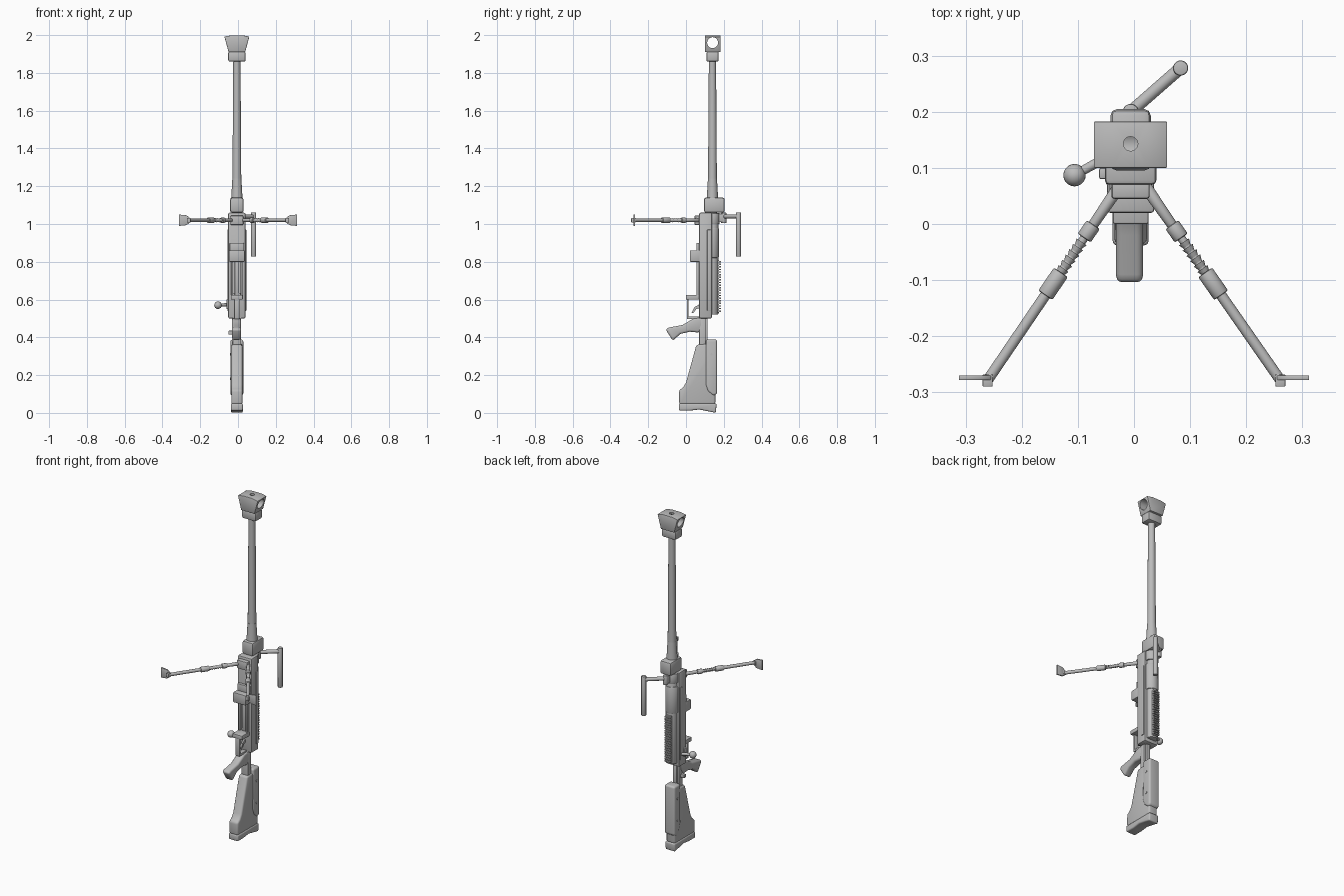
import bpy, bmesh, math
from mathutils import Vector

cube = bpy.data.objects.get("Cube")
if cube:
    bpy.data.objects.remove(cube, do_unlink=True)

GREY = (0.5, 0.5, 0.5, 1)
mat = bpy.data.materials.new("plain grey")
mat.use_nodes = True
mat.diffuse_color = GREY
mat.node_tree.nodes["Principled BSDF"].inputs["Base Color"].default_value = GREY

CX, CY = -0.006, 0.14      # barrel axis


def activate(ob):
    bpy.ops.object.select_all(action='DESELECT')
    ob.select_set(True)
    bpy.context.view_layer.objects.active = ob


def finish(name, bm, bevel=0.0, seg=2):
    bmesh.ops.recalc_face_normals(bm, faces=bm.faces)
    me = bpy.data.meshes.new(name)
    bm.to_mesh(me)
    bm.free()
    ob = bpy.data.objects.new(name, me)
    bpy.context.collection.objects.link(ob)
    me.materials.append(mat)
    activate(ob)
    if bevel:
        m = ob.modifiers.new("bevel", 'BEVEL')
        m.width, m.segments = bevel, seg
        m.limit_method, m.angle_limit = 'ANGLE', math.radians(35)
        bpy.ops.object.modifier_apply(modifier=m.name)
    bpy.ops.object.shade_smooth_by_angle(angle=math.radians(35))
    return ob


def box(name, x, y, z, bevel=0.004):
    bm = bmesh.new()
    bmesh.ops.create_cube(bm, size=1)
    for v in bm.verts:
        v.co = [(r[0] + r[1]) / 2 + c * (r[1] - r[0]) for r, c in zip((x, y, z), v.co)]
    return finish(name, bm, bevel)


def rod(name, a, b, r1, r2=None, n=20, bevel=0.0):
    a, b = Vector(a), Vector(b)
    bm = bmesh.new()
    bmesh.ops.create_cone(bm, cap_ends=True, segments=n, radius1=r1,
                          radius2=r1 if r2 is None else r2, depth=(b - a).length)
    rot = (b - a).to_track_quat('Z', 'Y')
    for v in bm.verts:
        v.co = rot @ v.co + (a + b) / 2
    return finish(name, bm, bevel)


def prism(name, pts, lo, hi, axis=0, bevel=0.0, seg=2):
    """Outline in (y, z) pushed along x, or in (x, z) pushed along y."""
    bm = bmesh.new()
    def place(p, d):
        return (d, p[0], p[1]) if axis == 0 else (p[0], d, p[1])
    f = bm.faces.new([bm.verts.new(place(p, lo)) for p in pts])
    out = bmesh.ops.extrude_face_region(bm, geom=[f])
    for v in out["geom"]:
        if isinstance(v, bmesh.types.BMVert):
            v.co[axis] = hi
    return finish(name, bm, bevel, seg)


def cut(ob, cutter):
    cutter.hide_render = True
    m = ob.modifiers.new("cut", 'BOOLEAN')
    m.operation, m.object, m.solver = 'DIFFERENCE', cutter, 'EXACT'
    activate(ob)
    bpy.ops.object.modifier_apply(modifier=m.name)
    bpy.data.objects.remove(cutter, do_unlink=True)
    bpy.ops.object.shade_smooth_by_angle(angle=math.radians(35))


# Barrel and its stepped root
rod("barrel", (CX, CY, 1.0), (CX, CY, 1.88), 0.025, 0.019, 24)
rod("barrel_shank", (CX, CY, 1.1), (CX, CY, 1.24), 0.032, 0.024, 24)
box("barrel_block", (-0.042, 0.03), (0.095, 0.205), (1.06, 1.14), 0.012)

# Flared muzzle brake with a cross port and a bore
flare = [(CX - 0.044, 1.91), (CX + 0.044, 1.91), (CX + 0.066, 1.992),
         (CX + 0.03, 1.999), (CX - 0.03, 1.999), (CX - 0.066, 1.992)]
brake = prism("muzzle_brake", flare, 0.1, 0.183, axis=1, bevel=0.003)
cut(brake, rod("port_cutter", (-0.2, 0.141, 1.96), (0.2, 0.141, 1.96), 0.029, n=24))
cut(brake, rod("bore_cutter", (CX, 0.143, 1.95), (CX, 0.143, 2.1), 0.013, n=12))
box("brake_collar", (CX - 0.046, CX + 0.046), (0.108, 0.173), (1.86, 1.912), 0.008)

# Chassis with magazine recess
chassis = box("chassis", (-0.052, 0.04), (0.07, 0.138), (0.5, 1.06), 0.008)
cut(chassis, box("recess_cutter", (-0.034, 0.022), (0.0, 0.11), (0.635, 0.81), 0))
for s in (-1, 1):
    x = CX + s * 0.025
    box("magazine_rail", (x - 0.005, x + 0.005), (0.055, 0.085), (0.6, 0.83), 0.002)
    x = CX + s * 0.045
    box("side_strip", (x - 0.005, x + 0.005), (0.112, 0.13), (0.54, 0.97), 0.002)
box("magazine_follower", (-0.018, 0.006), (0.062, 0.1), (0.62, 0.82), 0.003)
box("magazine_block", (-0.048, 0.036), (0.02, 0.08), (0.8, 0.86), 0.005)
box("magazine_lip", (-0.044, 0.032), (0.055, 0.08), (0.85, 0.9), 0.004)

# Round receiver, sleeve and sight rail
rod("receiver", (CX, CY, 0.52), (CX, CY, 1.05), 0.031, n=28, bevel=0.004)
rod("receiver_sleeve", (CX, CY - 0.003, 0.82), (CX, CY - 0.003, 0.98), 0.038, n=28, bevel=0.008)
box("rail_base", (CX - 0.017, CX + 0.017), (0.155, 0.176), (0.53, 0.81), 0.002)
for i in range(20):
    z = 0.535 + i * 0.0138
    box("rail_tooth", (CX - 0.02, CX + 0.02), (0.172, 0.184), (z, z + 0.007), 0)

# Bolt handle and side catch
rod("bolt_handle", (-0.02, 0.135, 0.575), (-0.106, 0.087, 0.57), 0.009, 0.008)
bm = bmesh.new()
bmesh.ops.create_uvsphere(bm, u_segments=20, v_segments=12, radius=0.02)
bmesh.ops.translate(bm, verts=bm.verts, vec=(-0.106, 0.087, 0.57))
finish("bolt_knob", bm)
box("side_catch", (-0.062, -0.045), (0.08, 0.1), (0.55, 0.6), 0.003)

# Trigger guard and trigger
box("guard_top", (-0.038, 0.026), (0.0, 0.08), (0.6, 0.625), 0.004)
box("guard_front", (-0.02, 0.008), (0.005, 0.014), (0.5, 0.61), 0.002)
box("guard_bottom", (-0.02, 0.008), (0.005, 0.08), (0.497, 0.51), 0.002)
prism("trigger", [(0.075, 0.575), (0.045, 0.56), (0.03, 0.53), (0.04, 0.53),
                  (0.055, 0.55), (0.075, 0.555)], CX - 0.005, CX + 0.005)

# Pistol grip and rear strut
grip = [(-0.108, 0.442), (-0.07, 0.382), (-0.03, 0.418), (0.02, 0.43), (0.07, 0.425),
        (0.09, 0.46), (0.09, 0.505), (0.04, 0.5), (0.015, 0.485), (-0.02, 0.465), (-0.09, 0.452)]
prism("pistol_grip", grip, CX - 0.026, CX + 0.022, bevel=0.011, seg=3)
box("rear_strut", (CX - 0.022, CX + 0.022), (0.07, 0.104), (0.3, 0.51), 0.004)
box("rear_tang", (CX - 0.012, CX + 0.012), (0.095, 0.115), (0.35, 0.52), 0.003)
box("grip_catch", (-0.05, -0.025), (0.07, 0.09), (0.415, 0.435), 0.003)

# Butt stock, cheek piece and butt pad
stock = [(0.055, 0.36), (0.0, 0.16), (-0.015, 0.135), (-0.036, 0.12), (-0.036, 0.045),
         (0.155, 0.045), (0.155, 0.34), (0.1, 0.365)]
prism("butt_stock", stock, CX - 0.029, CX + 0.029, bevel=0.01, seg=3)
cheek = [(0.105, 0.388), (0.165, 0.388), (0.165, 0.1), (0.145, 0.09), (0.115, 0.115), (0.103, 0.15)]
prism("cheek_piece", cheek, CX - 0.034, CX + 0.034, bevel=0.016, seg=4)
pad = [(-0.038, 0.05), (-0.038, 0.012), (0.02, 0.012), (0.07, 0.018), (0.12, 0.008),
       (0.158, 0.0), (0.162, 0.05)]
prism("butt_pad", pad, CX - 0.032, CX + 0.032, bevel=0.008, seg=3)
for z in (0.18, 0.31):
    rod("cheek_screw", (CX - 0.036, 0.135, z), (CX + 0.036, 0.135, z), 0.007, n=12)

# Bipod: mount, two telescoping legs, flat feet
Z = 1.02
box("bipod_mount", (-0.04, 0.028), (0.045, 0.08), (0.995, 1.045), 0.005)
for s in (-1, 1):
    top = Vector((CX * 0.5 + s * 0.028, 0.06, Z))
    foot = Vector((s * 0.262, -0.28, Z))

    def at(t):
        return top.lerp(foot, t)
    rod("leg_hinge", at(-0.02), at(0.2), 0.011, 0.009, bevel=0.002)
    rod("leg_joint", at(0.18), at(0.25), 0.014, n=12, bevel=0.003)
    rod("leg_upper", at(0.24), at(0.46), 0.0075, n=12)
    for i in range(6):
        t = 0.27 + i * 0.028
        rod("leg_notch", at(t), at(t + 0.022), 0.011, 0.0075, 12)
    rod("leg_collar", at(0.43), at(0.55), 0.015, n=16, bevel=0.003)
    rod("leg_lower", at(0.53), at(1.0), 0.0095, n=16)
    box("foot_knuckle", sorted((s * 0.252, s * 0.27)), (-0.29, -0.268), (Z - 0.012, Z + 0.012), 0.002)
    plate = [(s * 0.255, Z - 0.012), (s * 0.272, Z - 0.026), (s * 0.312, Z - 0.03),
             (s * 0.312, Z + 0.03), (s * 0.272, Z + 0.026), (s * 0.255, Z + 0.012)]
    prism("foot_plate", plate, -0.278, -0.27, axis=1, bevel=0.001)

# Carry handle: clamp, arm and hanging grip
rod("handle_clamp", (CX, CY, 1.0), (CX, CY, 1.058), 0.038, n=28, bevel=0.004)
rod("handle_pivot", (CX, 0.2, 1.005), (CX, 0.2, 1.06), 0.014, n=20, bevel=0.002)
box("pivot_lug", (CX - 0.013, CX + 0.013), (0.165, 0.2), (1.01, 1.055), 0.003)
rod("handle_arm", (CX, 0.2, 1.04), (0.083, 0.278, 1.04), 0.011, n=16)
rod("handle_grip", (0.083, 0.278, 0.827), (0.083, 0.278, 1.062), 0.0135, n=20, bevel=0.003)
